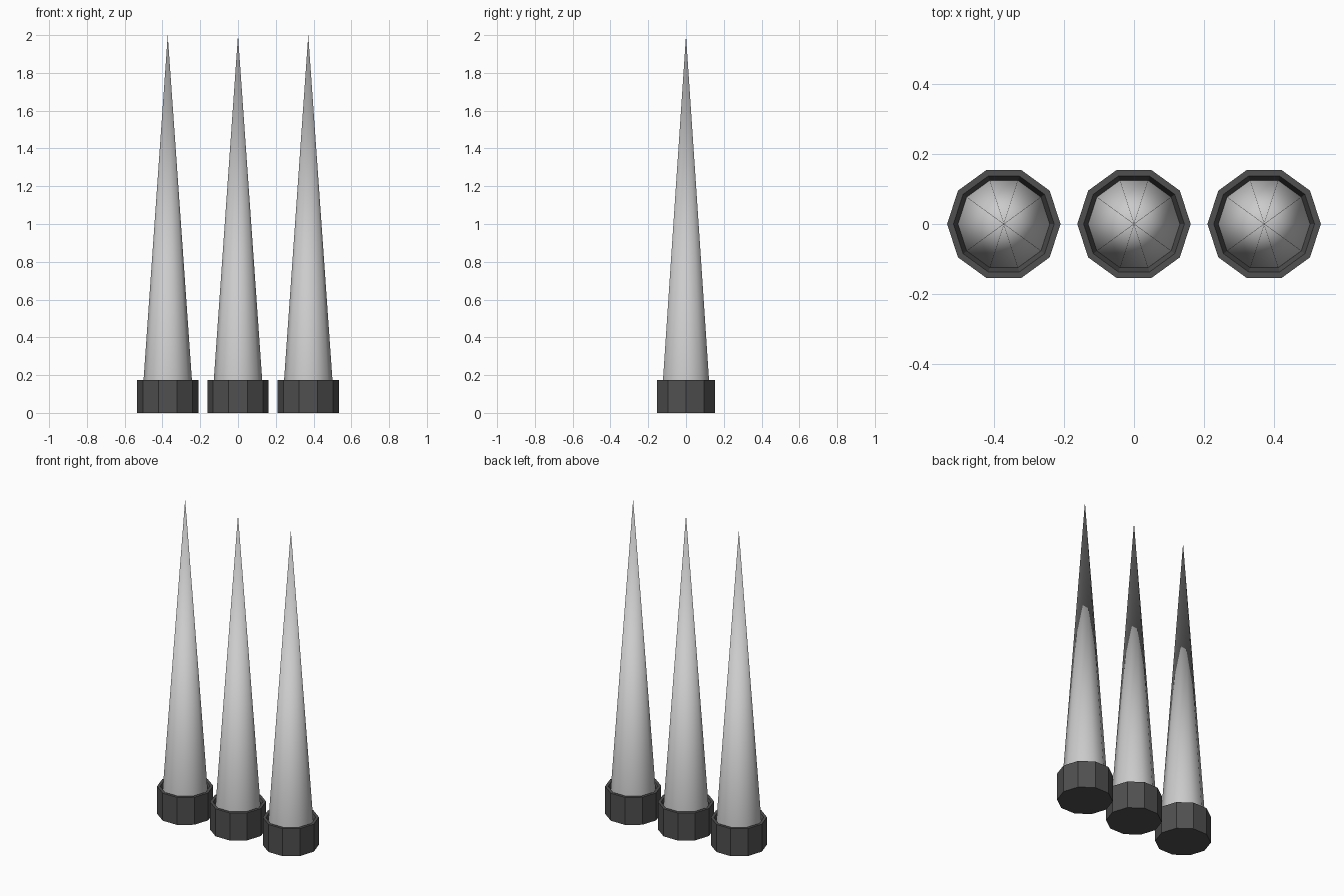
import bpy, bmesh, math

if "Cube" in bpy.data.objects:
    bpy.data.objects.remove(bpy.data.objects["Cube"])

SIDES = 10
dark = bpy.data.materials.new("dark_metal")
dark.diffuse_color = (0.08, 0.08, 0.08, 1)
dark.use_nodes = True
dark.node_tree.nodes["Principled BSDF"].inputs["Base Color"].default_value = dark.diffuse_color


def lathe(name, profile, x, smooth=False, mat=None):
    """Spin an (r, z) profile into a ten-sided solid; r = 0 makes a pole."""
    bm = bmesh.new()
    rings = []
    for r, z in profile:
        n = SIDES if r > 0 else 1
        rings.append([bm.verts.new((r * math.cos(math.tau * i / SIDES),
                                    r * math.sin(math.tau * i / SIDES), z)) for i in range(n)])
    for a, b in zip(rings, rings[1:]):
        for i in range(SIDES):
            j = (i + 1) % SIDES
            if len(b) == 1:
                bm.faces.new((a[i], a[j], b[0]))
            else:
                bm.faces.new((a[i], a[j], b[j], b[i]))
    # close open ends
    for ring in (rings[0], rings[-1]):
        if len(ring) > 1:
            bm.faces.new(ring)
    bmesh.ops.recalc_face_normals(bm, faces=bm.faces)
    for f in bm.faces:
        f.smooth = smooth and len(f.verts) < SIDES
    me = bpy.data.meshes.new(name)
    bm.to_mesh(me)
    bm.free()
    ob = bpy.data.objects.new(name, me)
    ob.location.x = x
    bpy.context.collection.objects.link(ob)
    if mat:
        me.materials.append(mat)
    return ob


for side, x in (("left", -0.372), ("middle", 0), ("right", 0.372)):
    # collar with a shallow bevelled socket
    lathe(f"{side}_collar", [(0.162, 0), (0.162, 0.175), (0.144, 0.175), (0.131, 0.135)],
          x, mat=dark)
    # tall tapering spike
    lathe(f"{side}_spike", [(0.1312, 0.13), (0, 2.0)], x, smooth=True)
